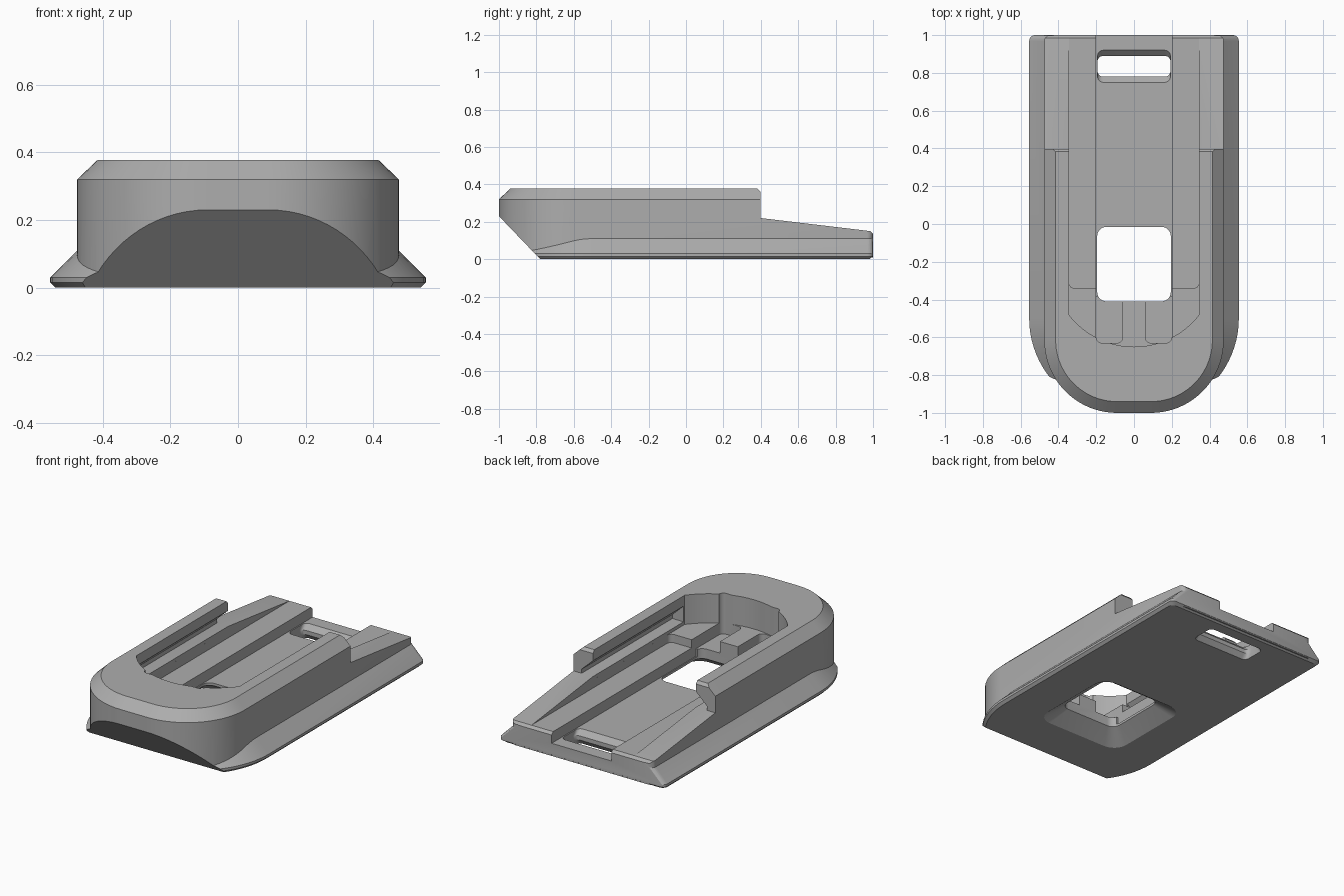
import bpy
import bmesh
from math import sin, cos, pi, radians

cube = bpy.data.objects.get("Cube")
if cube:
    bpy.data.objects.remove(cube)

grey = bpy.data.materials.new("mid grey")
grey.use_nodes = True
colour = (0.42, 0.42, 0.42, 1)
grey.diffuse_color = colour
grey.node_tree.nodes["Principled BSDF"].inputs["Base Color"].default_value = colour


def loft(name, rings):
    """Closed solid through a list of rings with equal point counts."""
    bm = bmesh.new()
    loops = [[bm.verts.new(p) for p in ring] for ring in rings]
    n = len(loops[0])
    for a, b in zip(loops, loops[1:]):
        for i in range(n):
            j = (i + 1) % n
            bm.faces.new((a[i], a[j], b[j], b[i]))
    bm.faces.new(loops[0])
    bm.faces.new(loops[-1])
    bmesh.ops.recalc_face_normals(bm, faces=bm.faces)
    mesh = bpy.data.meshes.new(name)
    bm.to_mesh(mesh)
    bm.free()
    mesh.materials.append(grey)
    obj = bpy.data.objects.new(name, mesh)
    bpy.context.collection.objects.link(obj)
    return obj


def arc(cx, cy, r, start, end, n=16):
    return [(cx + r * cos(radians(start + (end - start) * i / n)),
             cy + r * sin(radians(start + (end - start) * i / n))) for i in range(n + 1)]


def at(points, z):
    return [(x, y, z) for x, y in points]


def base_outline(cx, cy, r, back):
    """Straight sides, large round front corners, small back corners."""
    c, w = 0.03, cx + r
    return (arc(-cx, cy, r, 180, 270, 20) + arc(cx, cy, r, 270, 360, 20)
            + arc(w - c, back - c, c, 0, 90, 4) + arc(c - w, back - c, c, 90, 180, 4))


def rounded(x, y0, y1, r):
    return (arc(r - x, y0 + r, r, 180, 270, 6) + arc(x - r, y0 + r, r, 270, 360, 6)
            + arc(x - r, y1 - r, r, 0, 90, 6) + arc(r - x, y1 - r, r, 90, 180, 6))


def prism(name, points, low, high):
    return loft(name, [at(points, low), at(points, high)])


def side_prism(name, points):
    """Side profile (y, z) swept across the full width."""
    return loft(name, [[(x, y, z) for y, z in points] for x in (-0.8, 0.8)])


def combine(target, tool, operation="DIFFERENCE"):
    tool.hide_render = True
    mod = target.modifiers.new("combine", "BOOLEAN")
    mod.operation = operation
    mod.solver = "EXACT"
    mod.object = tool
    bpy.context.view_layer.objects.active = target
    bpy.ops.object.modifier_apply(modifier=mod.name)
    bpy.data.objects.remove(tool)


# Main body with chamfered top rim
body = loft("mount_body", [
    at(base_outline(0.09, -0.615, r, 0.999), z)
    for r, z in ((0.385, 0.008), (0.385, 0.32), (0.325, 0.377))])

# Sloped flange around the base
flange = loft("flange", [
    at(base_outline(0.055, -0.5, r, back), z)
    for r, z, back in ((0.485, 0, 0.98), (0.5, 0.015, 1), (0.5, 0.03, 1), (0.3, 0.23, 1))])
combine(body, flange, "UNION")

# Slanted underside of the nose
combine(body, side_prism("nose_cut", [
    (-0.684, -0.1), (-1.096, 0.33), (-1.3, 0.33), (-1.3, -0.1)]))

# Sloped rear wings behind the lips
combine(body, side_prism("rear_cut", [
    (0.37, 0.39), (0.385, 0.375), (0.398, 0.36), (0.398, 0.22), (0.985, 0.15),
    (1, 0.135), (1.2, 0.135), (1.2, 0.5), (0.37, 0.5)]))

# Open slot with an arched front wall
arch = arc(0, -0.215, 0.435, 217.5, 322.5, 24)
combine(body, prism("slot_cut", arch + [(0.345, 1.2), (-0.345, 1.2)], 0.20, 0.5))

# Undercut grooves beneath the lips
groove = [(-0.3, 0.22), (-0.42, 0.22), (-0.42, 0.245), (-0.345, 0.315),
          (0.345, 0.315), (0.42, 0.245), (0.42, 0.22), (0.3, 0.22)]
combine(body, loft("groove_cut", [[(x, y, z) for x, z in groove] for y in (-0.47, 1.2)]))

# Lower rail deck with rounded front corners
combine(body, prism("deck_cut", rounded(0.345, -0.34, 1.2, 0.03), 0.15, 0.5))

# Central channel
combine(body, prism("channel_cut", [(-0.2, -0.38), (0.2, -0.38), (0.2, 1.2), (-0.2, 1.2)],
                    0.085, 0.5))

# Two front recesses that leave a tab between them
for side in (-1, 1):
    pocket = [(side * 0.13 + x, y) for x, y in rounded(0.07, -0.63, -0.3, 0.03)]
    combine(body, prism("recess_cut", pocket, 0.13, 0.5))

# Front opening, flared underneath
combine(body, loft("front_opening_cut", [
    at(rounded(0.195 + d, -0.41 - d, -0.015 + d, 0.05 + d * 0.4), z)
    for d, z in ((0.11, -0.01), (0, 0.07), (0, 0.5))]))

# Rear strap slot, chamfered on top and underneath
combine(body, loft("strap_slot_cut", [
    at(rounded(0.193, 0.78 - d, 0.89 + d, 0.03), z)
    for d, z in ((0.03, -0.01), (0, 0.03), (0, 0.055), (0.035, 0.09))]))

# Smooth curves, sharp edges
bpy.ops.object.select_all(action="DESELECT")
body.select_set(True)
bpy.context.view_layer.objects.active = body
bpy.ops.object.shade_smooth_by_angle(angle=radians(25))
